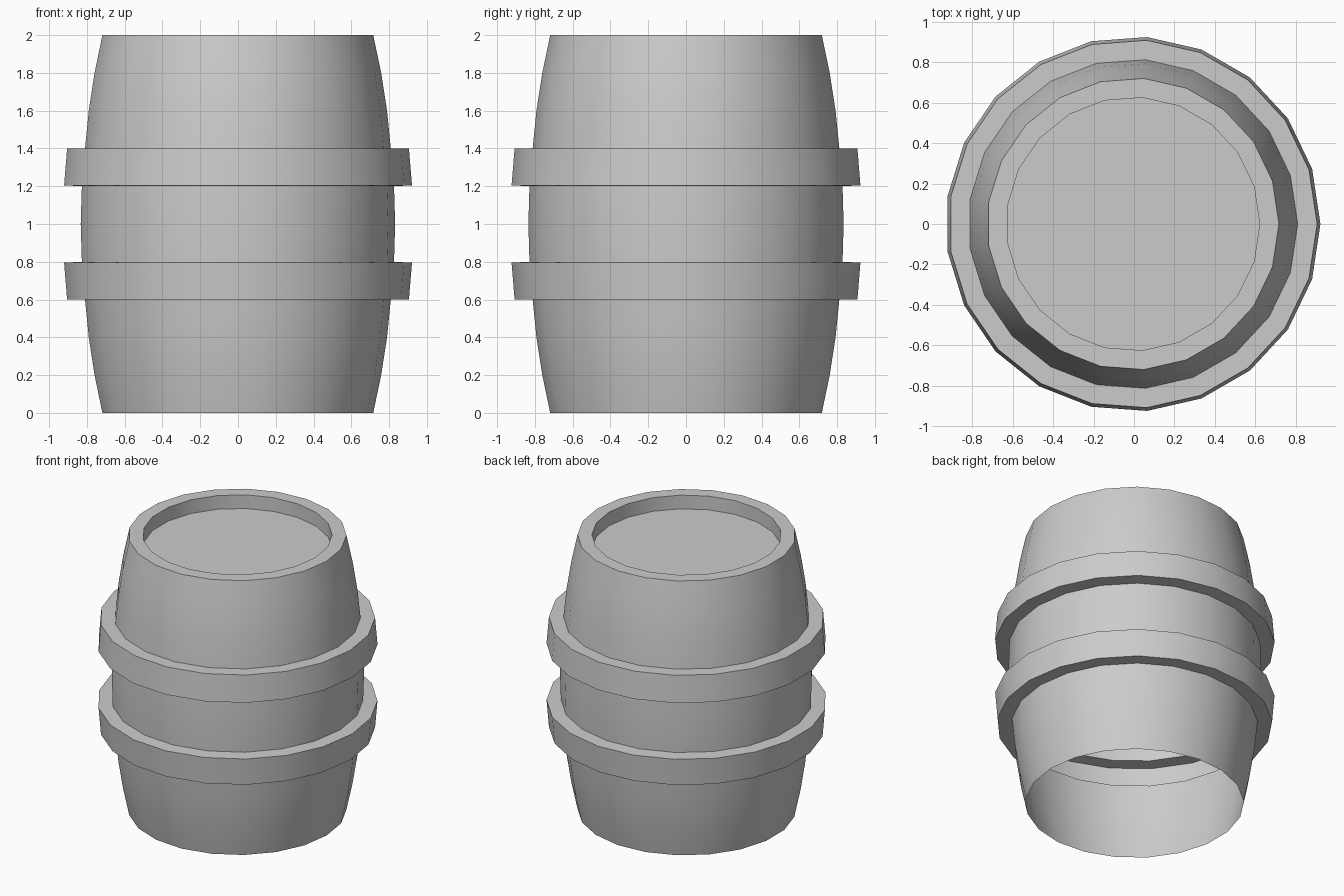
import bpy, bmesh, math

if "Cube" in bpy.data.objects:
    bpy.data.objects.remove(bpy.data.objects["Cube"])

SIDES = 21
SHIFT = -0.005   # centres the odd-sided outline on x = 0

# Half of the outer profile (radius, height above the middle), middle to rim;
# the hoop is a hollow step in the same shell
half = [(0.831, 0.2), (0.926, 0.205), (0.91, 0.4), (0.814, 0.4),
        (0.794, 0.6), (0.763, 0.8), (0.721, 1.0)]
profile = [(r, 1 - h) for r, h in reversed(half)]
profile += [(0.837, 1.0)]
profile += [(r, 1 + h) for r, h in half]
# Recessed lid inside the top rim
profile += [(0.626, 2.0), (0.626, 1.9)]

# Barrel shell: open at the bottom, closed by the lid
bm = bmesh.new()
rings = []
for r, z in profile:
    rings.append([bm.verts.new((r * math.cos(2 * math.pi * i / SIDES) + SHIFT,
                                r * math.sin(2 * math.pi * i / SIDES), z))
                  for i in range(SIDES)])
for low, high in zip(rings, rings[1:]):
    for i in range(SIDES):
        j = (i + 1) % SIDES
        bm.faces.new((low[i], low[j], high[j], high[i]))
bm.faces.new(rings[-1])

mesh = bpy.data.meshes.new("barrel")
bm.to_mesh(mesh)
bm.free()
barrel = bpy.data.objects.new("barrel", mesh)
bpy.context.collection.objects.link(barrel)

# Smooth staves, crisp hoop and rim edges
bpy.context.view_layer.objects.active = barrel
barrel.select_set(True)
bpy.ops.object.shade_smooth_by_angle(angle=math.radians(30))
